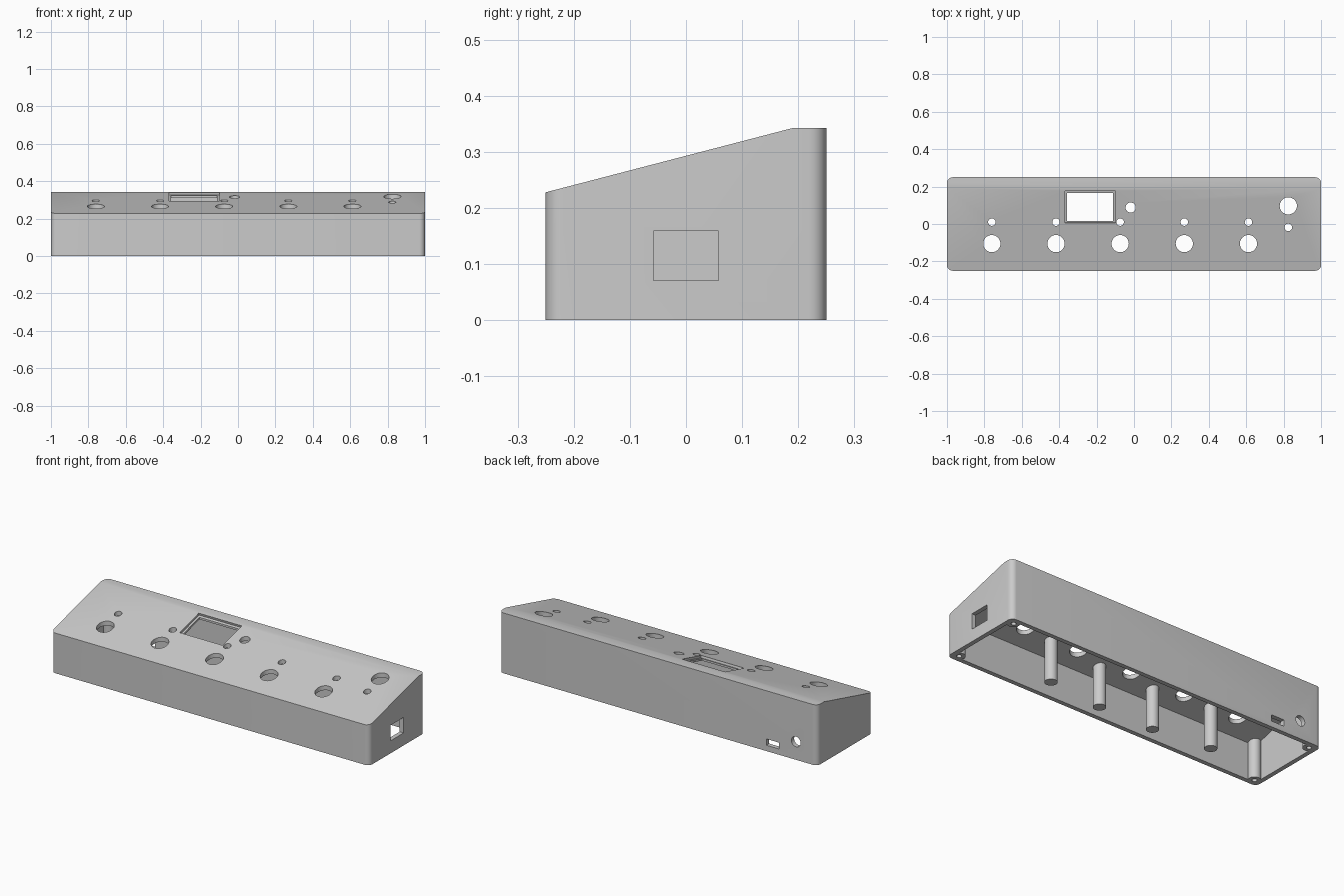
import bpy, bmesh, math
from mathutils import Matrix

cube = bpy.data.objects.get("Cube")
if cube:
    bpy.data.objects.remove(cube, do_unlink=True)

grey = bpy.data.materials.new("plain grey")
grey.use_nodes = True
colour = (0.6, 0.6, 0.6, 1)
grey.diffuse_color = colour
grey.node_tree.nodes["Principled BSDF"].inputs["Base Color"].default_value = colour

HALF_X, HALF_Y, FRONT_Z, BACK_Z, RIDGE_Y = 1.0, 0.25, 0.228, 0.3425, 0.19
WALL = 0.025
SLOPE = (BACK_Z - FRONT_Z) / (RIDGE_Y + HALF_Y)


def roof_z(y):
    return min(BACK_Z, FRONT_Z + (y + HALF_Y) * SLOPE)


def finish(bm, name):
    bmesh.ops.recalc_face_normals(bm, faces=bm.faces)
    mesh = bpy.data.meshes.new(name)
    bm.to_mesh(mesh)
    bm.free()
    mesh.materials.append(grey)
    ob = bpy.data.objects.new(name, mesh)
    bpy.context.collection.objects.link(ob)
    return ob


def wedge(name, half_x, profile, radius=0):
    """Side profile (y, z) extruded along x, with optional rounded upright edges."""
    bm = bmesh.new()
    face = bm.faces.new([bm.verts.new((-half_x, y, z)) for y, z in profile])
    out = bmesh.ops.extrude_face_region(bm, geom=[face])
    moved = [v for v in out["geom"] if isinstance(v, bmesh.types.BMVert)]
    bmesh.ops.translate(bm, verts=moved, vec=(2 * half_x, 0, 0))
    if radius:
        upright = [e for e in bm.edges
                   if abs((e.verts[0].co - e.verts[1].co).normalized().z) > 0.99]
        bmesh.ops.bevel(bm, geom=upright, offset=radius, segments=6, profile=0.5,
                        affect='EDGES')
    return finish(bm, name)


def rod(name, centre, radius, length, axis='Z', sides=32):
    bm = bmesh.new()
    turn = Matrix.Rotation(math.pi / 2, 4, 'X') if axis == 'Y' else Matrix()
    bmesh.ops.create_cone(bm, cap_ends=True, segments=sides, radius1=radius,
                          radius2=radius, depth=length,
                          matrix=Matrix.Translation(centre) @ turn)
    return finish(bm, name)


def box(name, centre, size, tilt=0):
    bm = bmesh.new()
    bmesh.ops.create_cube(bm, size=1, matrix=Matrix.Translation(centre)
                          @ Matrix.Rotation(tilt, 4, 'X') @ Matrix.Diagonal((*size, 1)))
    return finish(bm, name)


def cut(target, cutter):
    """Subtract the cutter, then discard it."""
    mod = target.modifiers.new("cut", 'BOOLEAN')
    mod.operation, mod.solver, mod.object = 'DIFFERENCE', 'EXACT', cutter
    graph = bpy.context.evaluated_depsgraph_get()
    result = bpy.data.meshes.new_from_object(target.evaluated_get(graph))
    target.modifiers.clear()
    target.data = result
    bpy.data.objects.remove(cutter, do_unlink=True)


def smooth(ob):
    bpy.ops.object.select_all(action='DESELECT')
    ob.select_set(True)
    bpy.context.view_layer.objects.active = ob
    bpy.ops.object.shade_smooth_by_angle(angle=math.radians(30))


# Sloped shell, hollow and open underneath
case = wedge("enclosure", HALF_X, [(-HALF_Y, 0), (HALF_Y, 0), (HALF_Y, BACK_Z),
                                   (RIDGE_Y, BACK_Z), (-HALF_Y, FRONT_Z)], 0.03)
inner = HALF_Y - WALL
cut(case, wedge("cavity", HALF_X - WALL, [
    (-inner, -0.1), (inner, -0.1), (inner, BACK_Z - WALL),
    (RIDGE_Y, BACK_Z - WALL), (-inner, roof_z(-inner) - WALL)]))

# Control holes and indicator holes through the roof
knob_x = [-0.76 + 0.343 * i for i in range(5)]
holes = [(x, -0.105, 0.046) for x in knob_x] + [(x, 0.01, 0.02) for x in knob_x]
holes += [(-0.018, 0.088, 0.027), (0.825, 0.097, 0.046), (0.825, -0.018, 0.02)]
for x, y, r in holes:
    cut(case, rod("hole", (x, y, roof_z(y)), r, 0.16))

# Display opening with a shallow stepped recess
cut(case, box("recess", (-0.235, 0.091, roof_z(0.091)), (0.27, 0.178, 0.026),
              math.atan(SLOPE)))
cut(case, box("opening", (-0.235, 0.091, 0.3), (0.246, 0.15, 0.2)))

# Side socket window, back port and back power hole
cut(case, box("side_window", (HALF_X, 0, 0.115), (0.2, 0.116, 0.088)))
cut(case, box("back_port", (-0.72, HALF_Y, 0.051), (0.08, 0.2, 0.036)))
cut(case, rod("power_hole", (-0.866, HALF_Y, 0.103), 0.029, 0.2, 'Y'))
smooth(case)


def post(name, x, y, screw_hole):
    top = roof_z(y) - 0.015
    ob = rod(name, (x, y, top / 2), 0.033, top)
    if screw_hole:
        cut(ob, rod("screw_hole", (x, y, 0), 0.013, 0.24, sides=24))
    smooth(ob)


# Screw posts in the corners
for sx, side in ((1, "left"), (-1, "right")):
    for sy, end in ((1, "back"), (-1, "front")):
        post(f"corner_post_{end}_{side}", sx * 0.955, sy * 0.21, True)

# Support posts between the controls
for i, y in enumerate((-0.11, -0.15, -0.15, -0.115)):
    post(f"support_post_{i + 1}", knob_x[i] + 0.1715, y, False)
